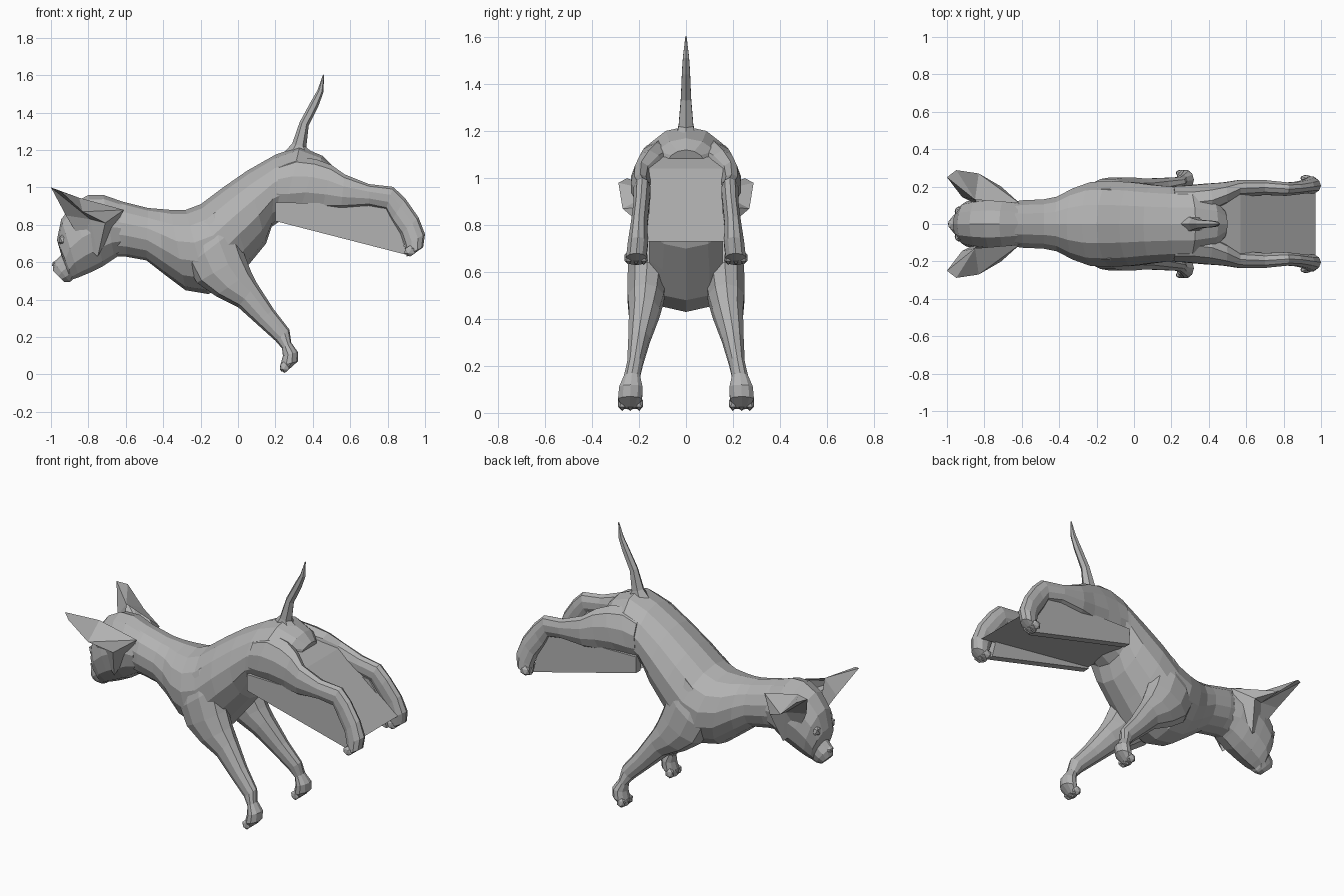
import bpy, bmesh
from math import sin, cos, pi
from mathutils import Vector

cube = bpy.data.objects.get("Cube")
if cube:
    bpy.data.objects.remove(cube, do_unlink=True)

grey = bpy.data.materials.new("plain grey")
grey.use_nodes = True
grey.diffuse_color = (0.45, 0.45, 0.45, 1)
grey.node_tree.nodes["Principled BSDF"].inputs["Base Color"].default_value = grey.diffuse_color


def finish(name, bm, mirrored=False):
    """Turn a bmesh into a flat shaded object, mirrored left to right if wanted."""
    bmesh.ops.recalc_face_normals(bm, faces=bm.faces)
    mesh = bpy.data.meshes.new(name)
    bm.to_mesh(mesh)
    bm.free()
    mesh.materials.append(grey)
    obj = bpy.data.objects.new(name, mesh)
    bpy.context.collection.objects.link(obj)
    if mirrored:
        mirror = obj.modifiers.new("Mirror", "MIRROR")
        mirror.use_axis = (False, True, False)
    return obj


def loft(name, rings, sides=10, mirrored=False):
    """Skin rings given as upper x, z, lower x, z, sideways centre, half width."""
    bm = bmesh.new()
    loops = []
    for x_up, z_up, x_low, z_low, y, width in rings:
        upper, lower = Vector((x_up, y, z_up)), Vector((x_low, y, z_low))
        middle, axis = (upper + lower) / 2, (upper - lower) / 2
        side = Vector((0, width, 0))
        angles = [2 * pi * i / sides for i in range(sides)]
        loops.append([bm.verts.new(middle + axis * cos(a) + side * sin(a)) for a in angles])
    for first, second in zip(loops, loops[1:]):
        for i in range(sides):
            j = (i + 1) % sides
            bm.faces.new((first[i], first[j], second[j], second[i]))
    bm.faces.new(loops[0])
    bm.faces.new(loops[-1])
    return finish(name, bm, mirrored)


def prism(name, outline, y_from, y_to, mirrored=False):
    """Extrude an outline in x and z sideways."""
    bm = bmesh.new()
    near = [bm.verts.new((x, y_from, z)) for x, z in outline]
    far = [bm.verts.new((x, y_to, z)) for x, z in outline]
    bm.faces.new(near)
    bm.faces.new(far)
    for i in range(len(near)):
        j = (i + 1) % len(near)
        bm.faces.new((near[i], near[j], far[j], far[i]))
    return finish(name, bm, mirrored)


def blobs(name, centres, size, mirrored=False):
    """Small low-poly balls for eyes, nose and toes."""
    bm = bmesh.new()
    for centre in centres:
        made = bmesh.ops.create_icosphere(bm, subdivisions=1, radius=1)
        bmesh.ops.scale(bm, vec=size, verts=made["verts"])
        bmesh.ops.translate(bm, vec=centre, verts=made["verts"])
    return finish(name, bm, mirrored)


# Trunk, from rump to neck
loft("body", [
    (.5, 1.12, .45, 1.0, 0, .08), (.45, 1.17, .36, .88, 0, .16),
    (.33, 1.22, .24, .83, 0, .2), (.2, 1.175, .18, .79, 0, .205),
    (.05, 1.09, .15, .7, 0, .215), (-.08, 1.0, .06, .59, 0, .23),
    (-.2, .91, -.03, .48, 0, .235), (-.28, .88, -.16, .43, 0, .23),
    (-.36, .88, -.28, .45, 0, .195), (-.42, .885, -.4, .54, 0, .15),
    (-.48, .89, -.49, .61, 0, .135), (-.6, .92, -.6, .63, 0, .13),
    (-.7, .945, -.66, .63, 0, .115)], sides=14)

# Head, from the nape to the tip of the muzzle
loft("head", [
    (-.62, .925, -.63, .64, 0, .125), (-.72, .96, -.66, .62, 0, .14),
    (-.8, .96, -.72, .58, 0, .145), (-.88, .915, -.79, .545, 0, .135),
    (-.945, .83, -.85, .52, 0, .12), (-.968, .72, -.88, .51, 0, .092),
    (-.945, .64, -.89, .5, 0, .066), (-.985, .6, -.9, .495, 0, .056),
    (-.99, .555, -.93, .495, 0, .04)], sides=12)
blobs("eyes", [(-.93, .068, .72)], (.032, .03, .035), mirrored=True)
blobs("nose", [(-.975, 0, .59)], (.022, .03, .02))

# Ears: a cupped front inside a rim, closed by a pointed back
tip, corner = (-1, .25, 1.0), (-.95, .288, .98)
inner_rim, inner_base = (-.92, .145, .85), (-.83, .1, .7)
outer_rim, outer_mid, outer_base = (-.83, .27, .87), (-.71, .2, .81), (-.75, .13, .63)
ridge, nape, cup = (-.85, .13, .945), (-.61, .11, .88), (-.79, .16, .83)
bm = bmesh.new()
rim = [tip, corner, outer_rim, outer_mid, outer_base, inner_base, inner_rim]
fans = [(cup, rim + [tip]), (ridge, [inner_base, inner_rim, tip, corner, outer_rim, nape]),
        (nape, [outer_rim, outer_mid, outer_base])]
for hub, edge in fans:
    for a, b in zip(edge, edge[1:]):
        bm.faces.new([bm.verts.new(p) for p in (hub, a, b)])
bmesh.ops.remove_doubles(bm, verts=bm.verts, dist=.001)
finish("ears", bm, mirrored=True)

# Tail
loft("tail", [
    (.23, 1.17, .42, 1.17, 0, .05), (.29, 1.235, .365, 1.215, 0, .036),
    (.33, 1.35, .378, 1.33, 0, .025), (.39, 1.46, .432, 1.44, 0, .02),
    (.425, 1.52, .457, 1.51, 0, .015), (.455, 1.605, .46, 1.6, 0, .003)], sides=6)

# Front legs with paws
loft("front_legs", [
    (-.06, .92, -.27, .74, .13, .06), (-.01, .78, -.27, .58, .155, .09),
    (.035, .64, -.22, .49, .165, .088), (.07, .55, -.12, .42, .172, .08),
    (.1, .49, 0, .36, .178, .068), (.19, .35, .1, .27, .2, .048),
    (.275, .24, .2, .18, .217, .035), (.285, .17, .235, .14, .23, .036),
    (.32, .12, .24, .1, .235, .052), (.32, .07, .225, .045, .238, .054),
    (.27, .025, .23, .015, .238, .035)], mirrored=True)
blobs("front_toes", [(.25, y, .04) for y in (.2, .237, .272)], (.03, .02, .032), mirrored=True)

# Hind legs stretched out behind
loft("hind_legs", [
    (.22, 1.13, .2, .88, .12, .085), (.32, 1.165, .24, .86, .115, .095),
    (.42, 1.15, .33, .88, .127, .092), (.5, 1.12, .45, .88, .157, .068),
    (.57, 1.07, .55, .885, .19, .047), (.7, 1.018, .7, .9, .195, .042),
    (.83, 1.003, .79, .88, .187, .038), (.895, .94, .82, .82, .19, .035),
    (.965, .84, .87, .75, .2, .037), (1, .75, .89, .69, .205, .045),
    (.99, .68, .9, .64, .212, .045), (.94, .645, .9, .63, .212, .03)], mirrored=True)
blobs("hind_toes", [(.92, y, .66) for y in (.18, .213, .245)], (.035, .019, .03), mirrored=True)

# Flat webs under each hind leg and the sheet that joins them
prism("leg_webs", [(.2, .92), (.78, .91), (.86, .8), (.9, .64), (.2, .82)], .155, .2, mirrored=True)
prism("hind_sheet", [(.4, 1.1), (.47, 1.09), (.57, 1.04), (.97, .73), (.2, .83)], -.165, .165)
